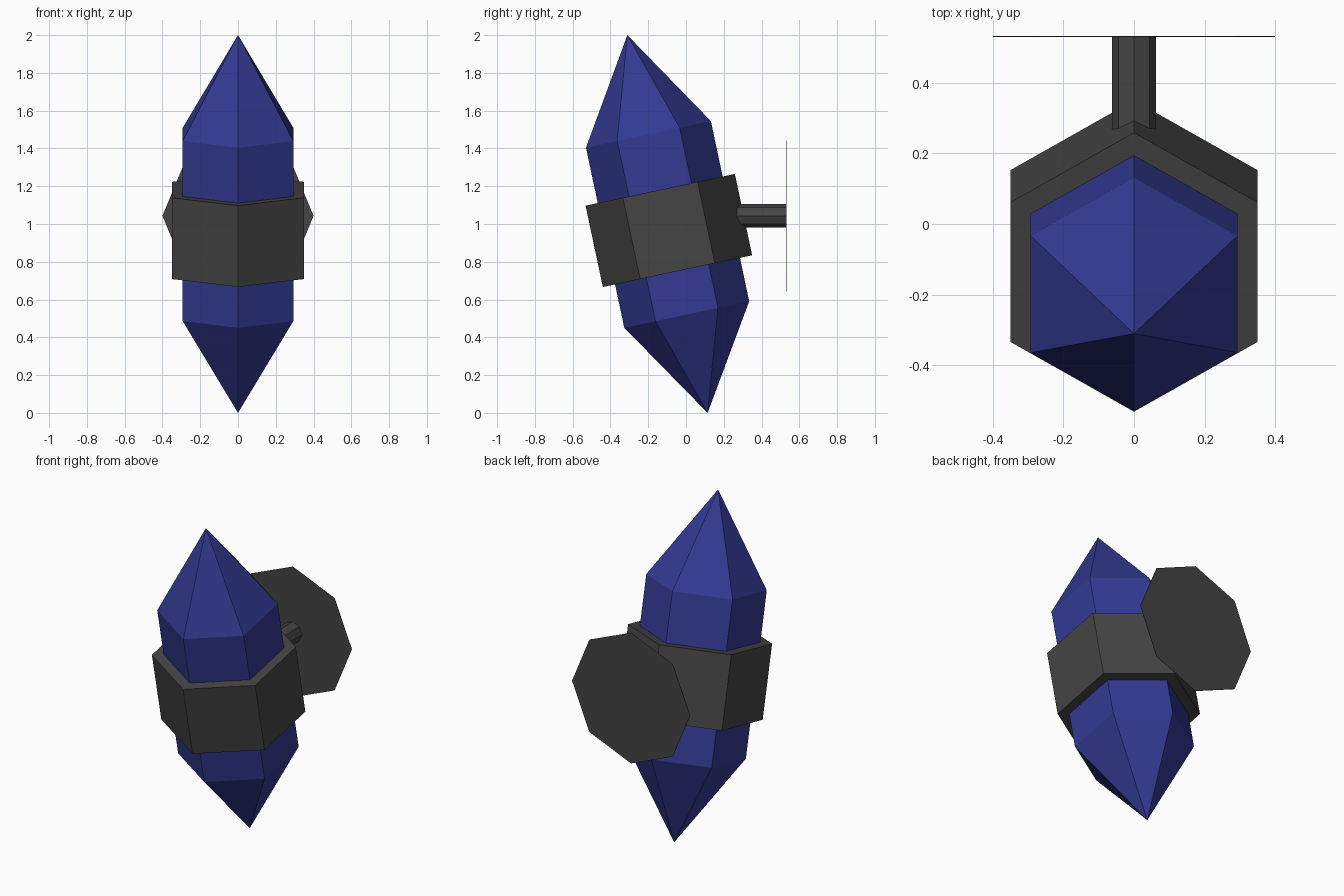
import bpy, bmesh, math
from mathutils import Matrix

if "Cube" in bpy.data.objects:
    bpy.data.objects.remove(bpy.data.objects["Cube"])


def material(name, colour):
    m = bpy.data.materials.new(name)
    m.diffuse_color = (*colour, 1)
    m.use_nodes = True
    m.node_tree.nodes["Principled BSDF"].inputs["Base Color"].default_value = m.diffuse_color
    return m


def lathe(name, profile, sides, matrix, mat):
    """Flat-faced solid from (radius, height) rings; radius 0 makes a point."""
    bm = bmesh.new()
    rings = []
    for r, z in profile:
        n = sides if r else 1
        rings.append([bm.verts.new((r * math.sin(2 * math.pi * i / n),
                                    r * math.cos(2 * math.pi * i / n), z))
                      for i in range(n)])
    for a, b in zip(rings, rings[1:]):
        for i in range(sides):
            j = (i + 1) % sides
            quad = [a[i % len(a)], a[j % len(a)], b[j % len(b)], b[i % len(b)]]
            bm.faces.new(list(dict.fromkeys(quad)))
    for ring in (rings[0], rings[-1]):
        if len(ring) > 1:
            bm.faces.new(ring)
    bmesh.ops.recalc_face_normals(bm, faces=bm.faces)
    mesh = bpy.data.meshes.new(name)
    bm.to_mesh(mesh)
    bm.free()
    mesh.materials.append(mat)
    ob = bpy.data.objects.new(name, mesh)
    ob.matrix_world = matrix
    bpy.context.collection.objects.link(ob)


blue = material("deep blue", (0.033, 0.042, 0.29))
grey = material("dark grey", (0.058, 0.058, 0.058))

# Crystal and its clasp lean forward together
tilt = Matrix.Translation((0, -0.098, 1.0)) @ Matrix.Rotation(math.radians(12), 4, 'X')
lathe("crystal", [(0, -1.0224), (0.338, -0.49), (0.338, 0.485), (0, 1.0224)], 6, tilt, blue)
lathe("clasp_band", [(0.404, -0.255), (0.404, 0.185)], 6, tilt, grey)

# Horizontal stem ending in a flat octagonal plate (local z points to +y)
back = Matrix.Translation((0, 0, 1.043)) @ Matrix.Rotation(math.radians(-90), 4, 'X')
lathe("stem", [(0.0625, 0.2), (0.0625, 0.53)], 8, back, grey)
lathe("back_plate", [(0.40, 0.53), (0.40, 0.532)], 8, back, grey)
